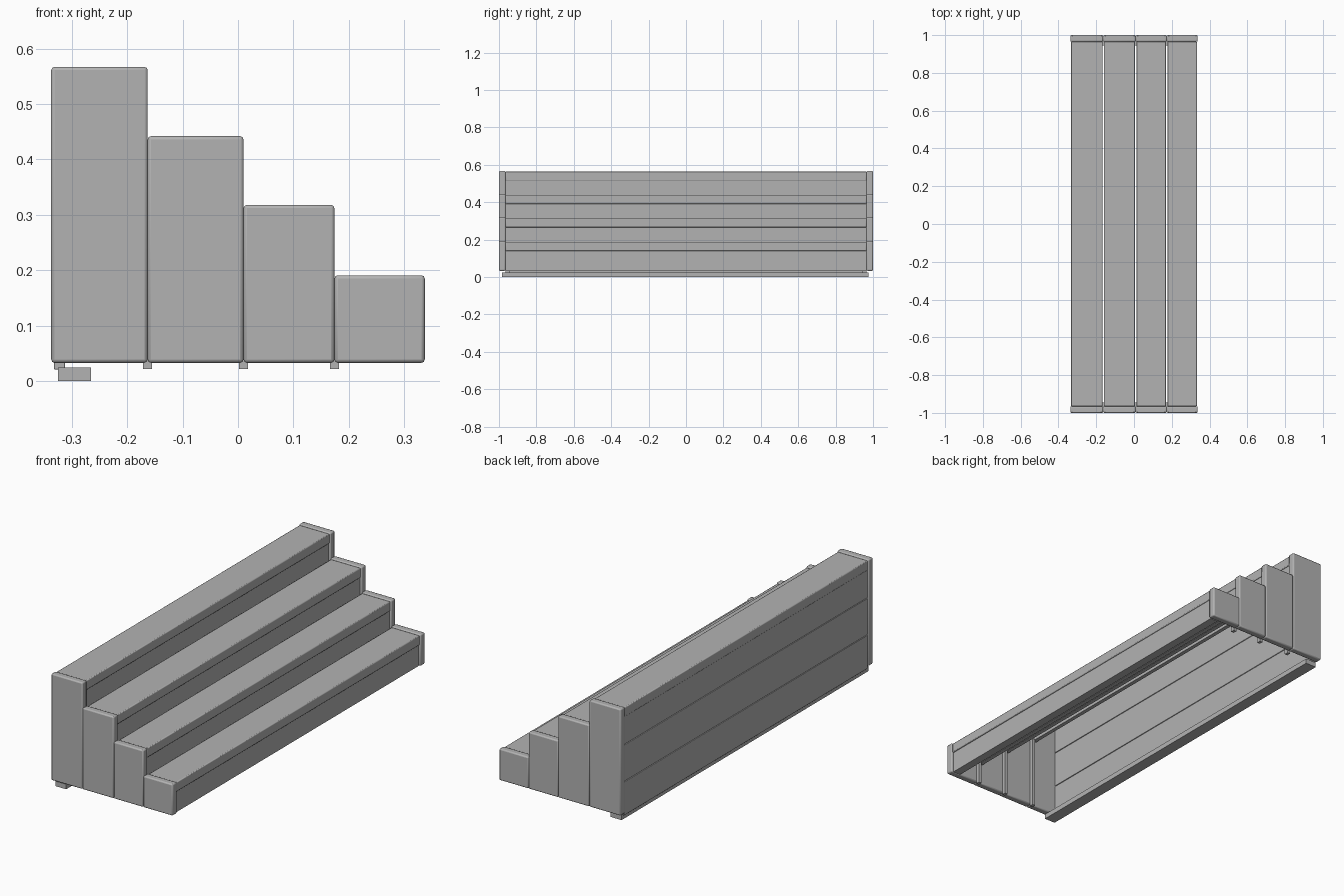
import bpy

if "Cube" in bpy.data.objects:
    bpy.data.objects.remove(bpy.data.objects["Cube"], do_unlink=True)

grey = bpy.data.materials.new("plain grey")
grey.use_nodes = True
colour = (0.45, 0.45, 0.45, 1)
grey.diffuse_color = colour
grey.node_tree.nodes["Principled BSDF"].inputs["Base Color"].default_value = colour


def box(name, x, y, z, bevel=0.0):
    """Box between (low, high) limits on each axis, with optional rounded edges."""
    bpy.ops.mesh.primitive_cube_add(size=1)
    ob = bpy.context.object
    ob.name = name
    ob.location = [(a + b) / 2 for a, b in (x, y, z)]
    ob.scale = [b - a for a, b in (x, y, z)]
    bpy.ops.object.transform_apply(location=False, rotation=False, scale=True)
    ob.data.materials.append(grey)
    if bevel:
        mod = ob.modifiers.new("rounded edges", "BEVEL")
        mod.width, mod.segments = bevel, 2
        bpy.ops.object.shade_smooth_by_angle()
    return ob


edges = [-0.337, -0.163, 0.01, 0.174, 0.337]
tops = [0.567, 0.442, 0.318, 0.191]
inner, bottom, lip = 0.965, 0.033, 0.052

for i, top in enumerate(tops):
    back, front = edges[i], edges[i + 1]
    # End panels, one column per step at each end
    for side, label in ((-1, "front"), (1, "back")):
        y = sorted((side * inner, side * 1.0))
        box(f"{label}_end_panel_{i + 1}", (back, front), y, (bottom, top), 0.006)
    # Tread with a deep rounded nose
    box(f"tread_{i + 1}", (back + 0.003, front - 0.004), (-inner, inner),
        (top - lip, top - 0.004), 0.004)
    # Riser set slightly behind the nose, down to the next tread
    low = tops[i + 1] - lip if i < 3 else bottom
    box(f"riser_{i + 1}", (front - 0.03, front - 0.01), (-inner, inner),
        (low, top - lip + 0.004))

# Three planks closing the tall side
levels = [0.02, 0.19, 0.375, 0.52]
for i in range(3):
    box(f"back_plank_{i + 1}", (-0.332, -0.312), (-inner, inner),
        (levels[i] + 0.001, levels[i + 1] - 0.001), 0.002)

# Base rail under the tall side
box("base_rail", (-0.325, -0.265), (-0.983, 0.975), (0, 0.025))
# Sill behind the lowest riser
box("front_sill", (0.285, 0.325), (-inner, inner), (bottom, 0.055))
# Slim posts inside the end panels where the columns meet
for i in range(1, 4):
    for side in (-1, 1):
        y = sorted((side * (inner - 0.02), side * inner))
        box(f"inner_post_{i}", (edges[i] - 0.008, edges[i] + 0.008), y,
            (0.022, tops[i] - lip))
